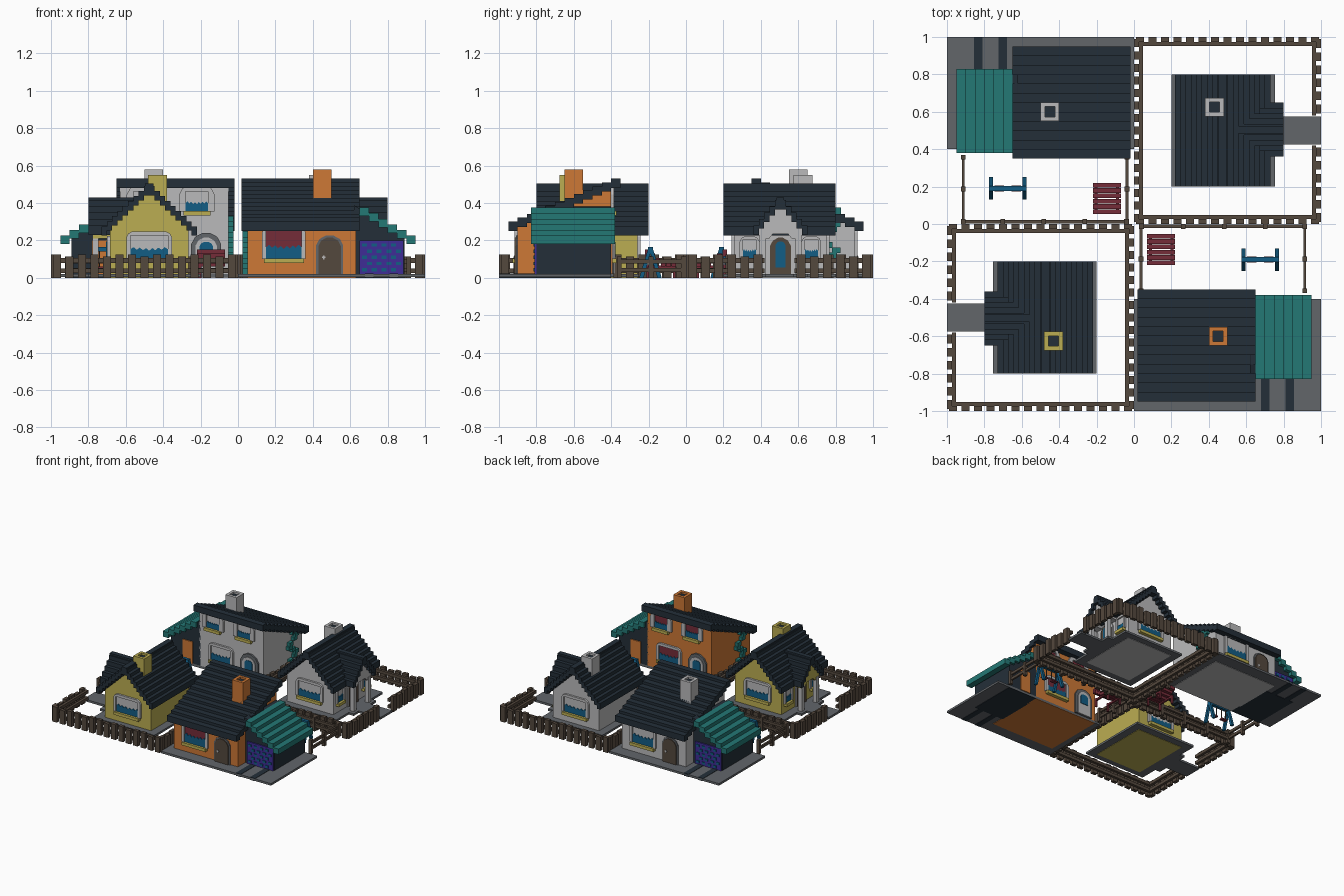
import bpy, bmesh, math
from mathutils import Matrix

if "Cube" in bpy.data.objects:
    bpy.data.objects.remove(bpy.data.objects["Cube"], do_unlink=True)


def material(name, rgb):
    lin = [((c / 255 + 0.055) / 1.055) ** 2.4 for c in rgb] + [1.0]
    m = bpy.data.materials.new(name)
    m.use_nodes = True
    m.diffuse_color = lin
    m.node_tree.nodes["Principled BSDF"].inputs["Base Color"].default_value = lin
    return m


SLATE = material("dark_slate", (36, 47, 57))
TEAL = material("teal", (36, 120, 117))
ORANGE = material("orange", (205, 120, 54))
YELLOW = material("yellow", (187, 173, 82))
LIGHT = material("light_grey", (186, 186, 187))
GREY = material("mid_grey", (98, 102, 106))
BROWN = material("brown", (84, 72, 61))
RED = material("dark_red", (117, 44, 57))
BLUE = material("blue", (18, 93, 133))
PURPLE = material("purple", (62, 44, 150))

plot = Matrix.Identity(4)   # turn of the half of the block being built
tag = ""                    # name prefix of that half


def finish(name, bm, mat, local=None):
    bmesh.ops.recalc_face_normals(bm, faces=bm.faces)
    me = bpy.data.meshes.new(tag + name)
    bm.to_mesh(me)
    bm.free()
    me.materials.append(mat)
    ob = bpy.data.objects.new(tag + name, me)
    bpy.context.collection.objects.link(ob)
    ob.matrix_world = plot @ (local or Matrix.Identity(4))


def boxes(name, mat, items, local=None):
    """Boxes given as (x0, x1, y0, y1, z0, z1)."""
    bm = bmesh.new()
    for x0, x1, y0, y1, z0, z1 in items:
        size = Matrix.Diagonal((x1 - x0, y1 - y0, z1 - z0, 1))
        mid = Matrix.Translation(((x0 + x1) / 2, (y0 + y1) / 2, (z0 + z1) / 2))
        bmesh.ops.create_cube(bm, size=1, matrix=mid @ size)
    finish(name, bm, mat, local)


def prism(name, mat, outline, axis, a, b, local=None):
    """Outline (u, z) extruded along x or y from a to b."""
    bm = bmesh.new()
    put = (lambda u, z, t: (t, u, z)) if axis == "x" else (lambda u, z, t: (u, t, z))
    face = bm.faces.new([bm.verts.new(put(u, z, a)) for u, z in outline])
    ext = bmesh.ops.extrude_face_region(bm, geom=[face])
    verts = [g for g in ext["geom"] if isinstance(g, bmesh.types.BMVert)]
    bmesh.ops.translate(bm, verts=verts, vec=put(0, 0, b - a))
    finish(name, bm, mat, local)


def facing(x, y, z, turn):
    return Matrix.Translation((x, y, z)) @ Matrix.Rotation(math.radians(turn), 4, "Z")


def arch(w, h, c):
    """Upright outline with cut upper corners."""
    return [(-w, 0), (-w, h - c), (-w + c * .35, h - c * .35), (-w + c, h),
            (w - c, h), (w - c * .35, h - c * .35), (w, h - c), (w, 0)]


def window(name, place, w, h, pane, rim=.022, round_=.03):
    """Framed window, centred on its sill; place is its matrix."""
    w /= 2
    frame = arch(w + rim, h + rim, round_) + [(w, 0), (w, h), (-w, h), (-w, 0)]
    prism(name + "_frame", LIGHT, frame, "y", -.016, .01, place)
    prism(name + "_pane", pane, [(-w, 0), (w, 0), (w, h), (-w, h)], "y", -.003, .004, place)
    n = 12
    wave = [(-w + 2 * w * i / n, h * (.46 if i % 2 else .36) + h * .12 * abs(i - n / 2) / n)
            for i in range(n + 1)]
    prism(name + "_curtain", BLUE, [(w, 0), (-w, 0)] + wave, "y", -.009, -.003, place)
    boxes(name + "_sill", YELLOW, [(-w - .012, w + .012, -.028, .0, -.022, .002)], place)


def chimney(name, mat, x, y, z0, z1):
    r, q = .05, .027
    boxes(name, mat, [(x - r, x + r, y - r, y - q, z0, z1), (x - r, x + r, y + q, y + r, z0, z1),
                      (x - r, x - q, y - q, y + q, z0, z1), (x + q, x + r, y - q, y + q, z0, z1)])
    boxes(name + "_flue", SLATE, [(x - q, x + q, y - q, y + q, z0, z1 - .015)])


def picket_fence(name, axis, line, inward, a, b):
    """Pickets on the line with two rails on the inward side."""
    n = max(2, round((b - a) / .0667))
    step = (b - a) / n
    lo, hi = sorted((line, line + inward * .028))
    ra, rb = sorted((line + inward * .026, line + inward * .047))
    parts = [(a + step * i + .012, a + step * (i + 1) - .012, lo, hi, 0, .125 - .012 * (i % 3 == 1))
             for i in range(n)]
    parts += [(a, b, ra, rb, z, z + .025) for z in (.025, .08)]
    if axis == "y":
        parts = [(c, d, u, v, z0, z1) for u, v, c, d, z0, z1 in parts]
    boxes(name, BROWN, parts)


def gable_steps(centre, half, n, z0, rise, a, b, axis):
    """Stepped boards of a two sided roof."""
    w, out = half / n, []
    for i in range(n):
        for s in (-1, 1):
            u, v = sorted((centre + s * (half - w * i), centre + s * (half - w * (i + 1))))
            z = z0 + rise * i
            out.append((u, v, a, b, z - .05, z) if axis == "y" else (a, b, u, v, z - .05, z))
    return out


def big_house(wall, pane):
    # Paved slab and wheel tracks
    boxes("paving", GREY, [(0, 1, -1, -.4, .003, .02)])
    boxes("wheel_tracks", SLATE, [(x, x + .045, -1, -.78, 0, .023) for x in (.68, .81)])
    # Walls under a single pitch of stepped boards
    prism("house_walls", wall, [(-.9, 0), (-.4, 0), (-.4, .506), (-.9, .296)], "x", .05, .63)
    boxes("house_roof", SLATE, [(.02, .65, -.95 + .05 * i, -.9 + .05 * i, .25 + .021 * i, .30 + .021 * i)
                                for i in range(12)])
    chimney("house_chimney", wall, .45, -.60, .38, .58)
    # Front
    window("front_window", facing(.245, -.9, .1, 0), .19, .15, pane)
    door = facing(.49, -.9, .02, 0)
    prism("front_door_surround", GREY, arch(.072, .205, .05), "y", -.008, .01, door)
    prism("front_door", BROWN, arch(.06, .195, .045), "y", -.016, -.008, door)
    boxes("front_door_light", LIGHT, [(-.042, -.022, -.02, -.015, .085, .093),
                                      (-.036, -.028, -.02, -.015, .079, .099)], door)
    # Back
    for i, x in enumerate((.5, .22)):
        window("upper_window_%d" % i, facing(x, -.4, .355, 180), .12, .105, pane, .035, .05)
    window("back_window", facing(.43, -.4, .1, 180), .18, .12, pane)
    door = facing(.17, -.4, .02, 180)
    prism("back_door_surround", GREY, arch(.08, .22, .06), "y", -.014, .01, door)
    prism("back_door", LIGHT, arch(.058, .195, .045), "y", -.02, -.013, door)
    prism("back_door_pane", BLUE, arch(.035, .08, .02), "y", -.024, -.019, door @ Matrix.Translation((0, 0, .09)))
    # Climbing plant on the inner side
    ivy = []
    for i in range(11):
        y, z = -.76 + .045 * math.sin(i * 1.25), .02 + .028 * i
        ivy.append((.024, .055, y - .022, y + .022, z, z + .03))
    boxes("ivy", TEAL, ivy)
    # Garage
    prism("garage_walls", SLATE, [(.62, 0), (.89, 0), (.89, .226), (.62, .388)], "y", -.8, -.4)
    boxes("garage_roof", TEAL, [(max(.63, .9 - .05 * i), .95 - .05 * i, -.83, -.38, .18 + .03 * i, .225 + .03 * i)
                                for i in range(6)])
    boxes("garage_door", PURPLE, [(.65, .885, -.81, -.79, .02, .2)])
    spots = [(.663 + .052 * c + .026 * (r % 2), .034 + .033 * r) for r in range(5) for c in range(4)]
    boxes("garage_door_spots", BLUE, [(x, x + .027, -.816, -.809, z, z + .018) for x, z in spots])
    boxes("garage_back_door", ORANGE, [(.69, .78, -.405, -.392, .02, .2)])
    # Yard with rail fences
    rails = [(.03, .92, -.022, -.004, z, z + .022) for z in (.03, .075)]
    rails += [(.905, .92, -.37, -.01, z, z + .022) for z in (.03, .075)]
    rails += [(.03, .045, -.36, -.01, z, z + .022) for z in (.03, .075)]
    rails += [(x, x + .025, -.026, -.001, 0, .115) for x in (.028, .25, .47, .69, .9)]
    rails += [(x, x + .025, y, y + .025, 0, .115) for x in (.025, .9) for y in (-.37, -.2)]
    boxes("yard_fence", BROWN, rails)
    # Slatted lounger
    slats = [(.07, .22, -.22 + .0285 * i, -.195 + .0285 * i, .06 + .018 * max(0, 3 - i), .085 + .022 * max(0, 3 - i))
             for i in range(6)]
    legs = [(x, x + .015, y, y + .015, 0, .07) for x in (.08, .195) for y in (-.21, -.07)]
    rails = [(x, x + .015, -.21, -.055, .05, .065) for x in (.08, .195)]
    boxes("garden_bench", RED, slats + legs + rails)
    # Swing set
    for i, x in enumerate((.575, .755)):
        for j, s in enumerate((-1, 1)):
            o = [(-.19 - s * .01, .165), (-.19 + s * .01, .165), (-.19 + s * .06, 0), (-.19 + s * .037, 0)]
            prism("swing_leg_%d%d" % (i, j), BLUE, o, "x", x, x + .02)
    boxes("swing_bar", BLUE, [(.575, .775, -.203, -.177, .14, .165)])
    boxes("swing_seats", RED, [(x - .025, x + .025, -.205, -.175, .05, .06) for x in (.63, .72)])
    boxes("swing_ropes", BROWN, [(x - .003, x + .003, -.193, -.187, .055, .145)
                                 for c in (.63, .72) for x in (c - .02, c + .02)])


def cottage(wall):
    cx, cy = -.475, -.505
    # Footing and path
    boxes("footing", GREY, [(-.755, -.2, -.8, -.2, .003, .02), (-.8, -.75, -.65, -.36, .003, .02),
                            (-1, -.79, -.575, -.425, .003, .02)])
    # Walls, roof, chimney
    prism("cottage_walls", wall, [(cx - .21, 0), (cx + .21, 0), (cx + .21, .278), (cx, .478), (cx - .21, .278)],
          "y", -.75, -.26)
    roof = gable_steps(cx, .255, 9, .275, .027, -.8, -.2, "y")
    boxes("cottage_roof", SLATE, roof + [(cx - .022, cx + .022, -.8, -.2, .47, .503)])
    chimney("cottage_chimney", wall, -.43, -.625, .38, .55)
    # Porch
    roof = gable_steps(cy, .145, 5, .28, .034, -.8, -.52, "x")
    boxes("porch_roof", SLATE, roof + [(-.8, -.52, cy - .02, cy + .02, .4, .43)])
    prism("porch_gable", wall, [(cy - .115, .21), (cy - .06, .21), (cy - .04, .235), (cy + .04, .235),
                                (cy + .06, .21), (cy + .115, .21), (cy + .115, .265), (cy, .40),
                                (cy - .115, .265)], "x", -.775, -.6)
    boxes("porch_posts", LIGHT, [(-.778, -.745, y - .017, y + .017, .02, .23) for y in (cy - .095, cy + .095)])
    door = facing(cx - .21, cy, .02, -90)
    prism("cottage_door_surround", LIGHT, arch(.07, .21, .05), "y", -.008, .01, door)
    prism("cottage_door", BROWN, arch(.056, .195, .045), "y", -.016, -.007, door)
    prism("cottage_door_pane", BLUE, arch(.026, .14, .02), "y", -.021, -.015, door @ Matrix.Translation((0, 0, .035)))
    for i, y in enumerate((cy - .165, cy + .165)):
        window("side_window_%d" % i, facing(cx - .21, y, .1, -90), .07, .105, LIGHT, .018, .03)
    # Gable windows
    window("gable_window_front", facing(cx, -.75, .1, 0), .2, .125, LIGHT)
    window("gable_window_back", facing(cx, -.26, .1, 180), .2, .125, LIGHT)
    # Picket fence with a gap for the path
    picket_fence("fence_front", "x", -1, 1, -1, 0)
    picket_fence("fence_back", "x", 0, -1, -1, 0)
    picket_fence("fence_inner", "y", 0, -1, -1, 0)
    picket_fence("fence_gate_front", "y", -1, 1, -1, -.58)
    picket_fence("fence_gate_back", "y", -1, 1, -.42, 0)


# Two houses on the front half, the same pair turned round on the back half
tag = "front_plots_"
big_house(ORANGE, RED)
cottage(YELLOW)
plot, tag = Matrix.Rotation(math.pi, 4, "Z"), "back_plots_"
big_house(LIGHT, LIGHT)
cottage(LIGHT)
